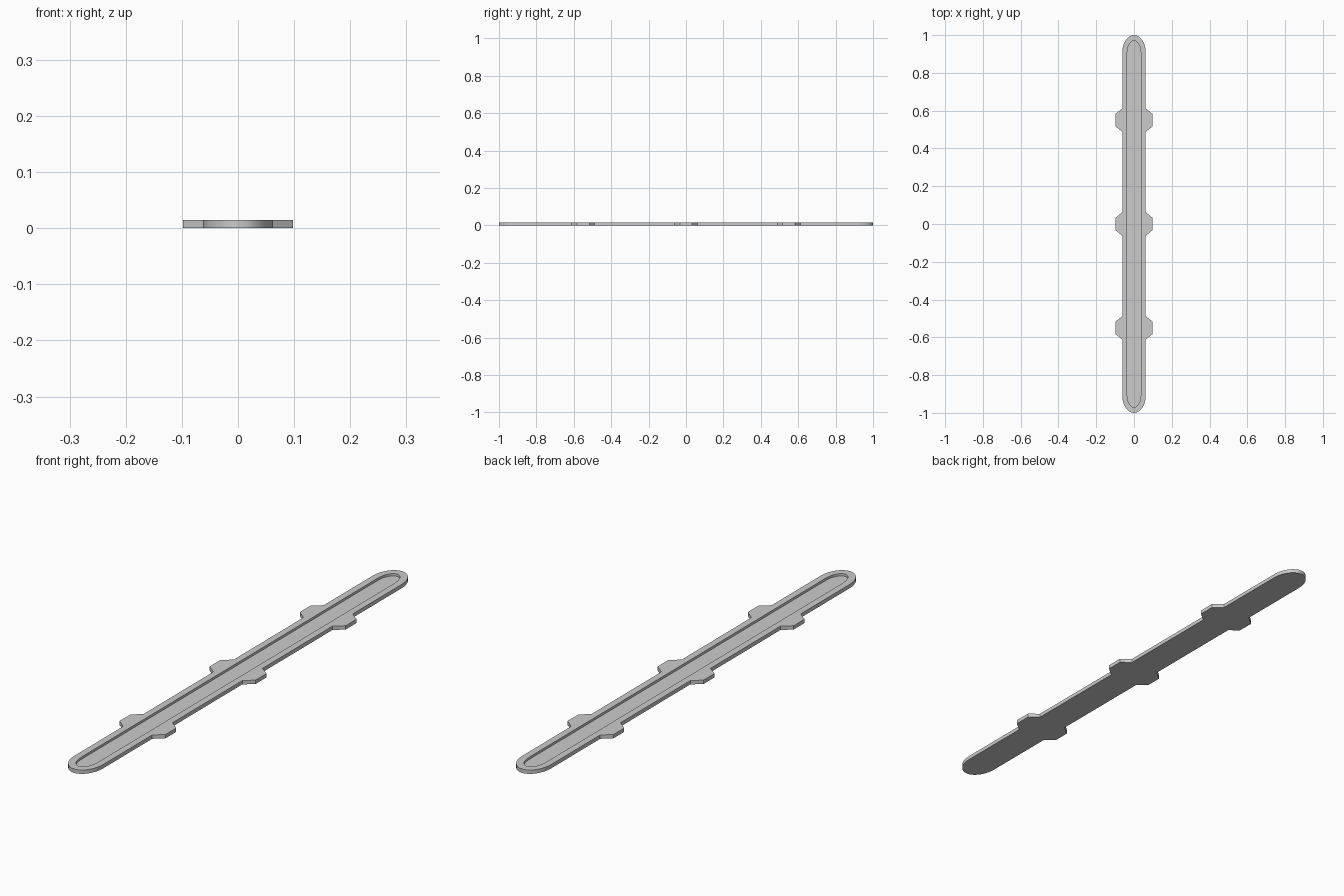
import bpy, bmesh, math

if "Cube" in bpy.data.objects:
    bpy.data.objects.remove(bpy.data.objects["Cube"])

HEIGHT = 0.015
FLOOR = 0.006
HALF_W, TAB_W = 0.062, 0.098
STEPS = 16


def end_arc(half_w, tip, semi, sign):
    """Half ellipse closing one end, running counter-clockwise."""
    start = 0 if sign > 0 else math.pi
    pts = []
    for i in range(STEPS + 1):
        a = start + math.pi * i / STEPS
        pts.append((half_w * math.cos(a), sign * (tip - semi) + semi * math.sin(a)))
    return pts


def prism(name, outline, z0, z1):
    bm = bmesh.new()
    face = bm.faces.new([bm.verts.new((x, y, z0)) for x, y in outline])
    ext = bmesh.ops.extrude_face_region(bm, geom=[face])
    top = [v for v in ext["geom"] if isinstance(v, bmesh.types.BMVert)]
    bmesh.ops.translate(bm, verts=top, vec=(0, 0, z1 - z0))
    bmesh.ops.recalc_face_normals(bm, faces=bm.faces)
    mesh = bpy.data.meshes.new(name)
    bm.to_mesh(mesh)
    bm.free()
    obj = bpy.data.objects.new(name, mesh)
    bpy.context.collection.objects.link(obj)
    return obj


# Side edge with three chamfered tabs, going up the +x side
side = []
for yc in (-0.55, 0, 0.55):
    side += [(HALF_W, yc - 0.062), (TAB_W, yc - 0.033),
             (TAB_W, yc + 0.033), (HALF_W, yc + 0.062)]
other_side = [(-x, -y) for x, y in side]

# Long plate with rounded ends
outline = (side + end_arc(HALF_W, 1.0, 0.09, 1)
           + other_side + end_arc(HALF_W, 1.0, 0.09, -1))
plate = prism("tray_plate", outline, 0, HEIGHT)

# Shallow recess cut into the top, leaving a raised rim
recess = end_arc(0.036, 0.97, 0.065, 1) + end_arc(0.036, 0.97, 0.065, -1)
cutter = prism("recess_cutter", recess, FLOOR, HEIGHT + 0.02)
cutter.hide_render = True
cutter.hide_set(True)

cut = plate.modifiers.new("recess", 'BOOLEAN')
cut.operation = 'DIFFERENCE'
cut.solver = 'EXACT'
cut.object = cutter

# Apply the cut, then smooth only the rounded ends
bpy.context.view_layer.objects.active = plate
plate.select_set(True)
bpy.ops.object.modifier_apply(modifier=cut.name)
bpy.data.objects.remove(cutter)
bpy.ops.object.shade_smooth_by_angle(angle=math.radians(30))
